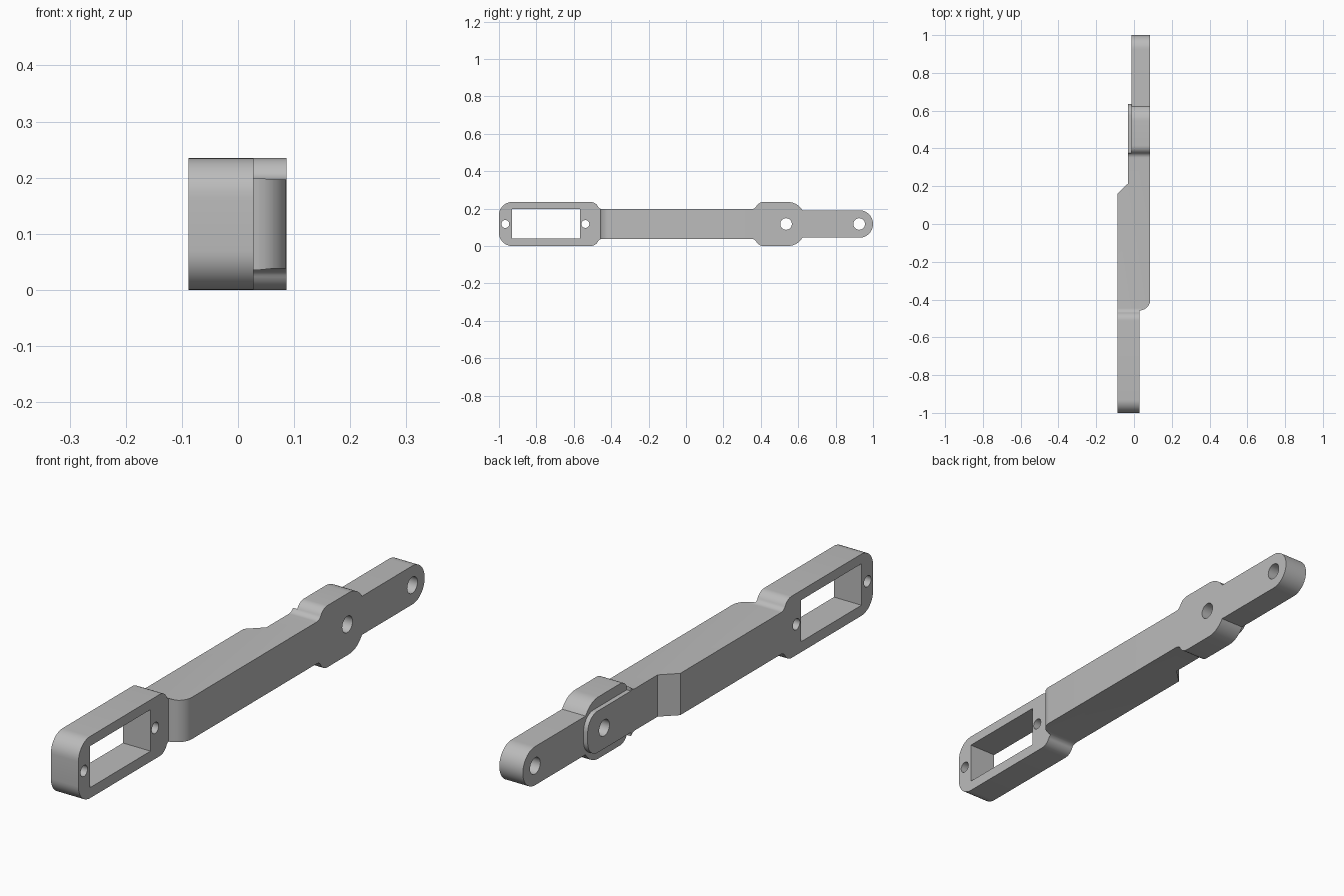
import bpy, bmesh
from math import sin, cos, radians, pi

cube = bpy.data.objects.get("Cube")
if cube:
    bpy.data.objects.remove(cube, do_unlink=True)

MID = 0.1175      # height of the centre line
BAR = 0.0795      # half height of the bar
ARM = 0.0735      # half height of the narrow arm

grey = bpy.data.materials.new("light grey")
grey.use_nodes = True
colour = (0.5, 0.5, 0.5, 1)
grey.diffuse_color = colour
grey.node_tree.nodes["Principled BSDF"].inputs["Base Color"].default_value = colour


def arc(u, v, r, start, end, steps=10):
    angles = [radians(start + (end - start) * i / steps) for i in range(steps + 1)]
    return [(u + r * cos(a), v + r * sin(a)) for a in angles]


def step_down(u, direction=1):
    """S-shaped step from full height to bar height, starting at u."""
    r1, r2 = 0.045, 0.029
    convex = arc(0, MID - r1, r1, 90, 30, 8)
    hollow = arc((r1 + r2) * cos(pi / 6), BAR + r2, r2, 210, 270, 8)
    points = [(u + direction * a, b) for a, b in convex + hollow[1:]]
    return points if direction > 0 else points[::-1]


def mirrored(half):
    """Close an upper half outline with its reflection below the centre line."""
    lower = [(u, -v) for u, v in reversed(half) if v > 1e-5]
    return [(u, MID + v) for u, v in half + lower]


def prism(name, outline, lo, hi, axis="x"):
    """Extrude an outline: (y, z) along x, or (x, y) along z."""
    bm = bmesh.new()
    place = (lambda p: (lo, p[0], p[1])) if axis == "x" else (lambda p: (p[0], p[1], lo))
    face = bm.faces.new([bm.verts.new(place(p)) for p in outline])
    out = bmesh.ops.extrude_face_region(bm, geom=[face])
    shift = (hi - lo, 0, 0) if axis == "x" else (0, 0, hi - lo)
    bmesh.ops.translate(bm, vec=shift,
                        verts=[v for v in out["geom"] if isinstance(v, bmesh.types.BMVert)])
    bmesh.ops.recalc_face_normals(bm, faces=bm.faces)
    mesh = bpy.data.meshes.new(name)
    bm.to_mesh(mesh)
    bm.free()
    mesh.materials.append(grey)
    obj = bpy.data.objects.new(name, mesh)
    bpy.context.collection.objects.link(obj)
    return obj


def combine(target, tool, operation):
    mod = target.modifiers.new(operation, "BOOLEAN")
    mod.operation, mod.object, mod.solver = operation, tool, "EXACT"
    bpy.context.view_layer.objects.active = target
    bpy.ops.object.modifier_apply(modifier=mod.name)
    bpy.data.objects.remove(tool, do_unlink=True)


# Side outline: frame, bar, boss and round-ended arm
half = arc(-0.93, MID - 0.07, 0.07, 180, 90)
half += step_down(-0.51)
half += step_down(0.415, -1)
half += arc(0.545, MID - 0.09, 0.09, 90, 30.7)
half += arc(1 - ARM, 0, ARM, 90, 0, 14)
lever = prism("lever_body", mirrored(half), -0.2, 0.2)

# Plan outline: offset frame, rounded shoulder and sloped back step
plan = [(-0.088, -1.1), (0.028, -1.1), (0.028, -0.458)]
plan += arc(0.028, -0.4, 0.058, -90, 0)[1:]
plan += [(0.086, 1.1), (-0.013, 1.1), (-0.013, 0.375), (-0.031, 0.375),
         (-0.031, 0.215), (-0.088, 0.16)]
combine(lever, prism("plan_tool", plan, -0.1, 0.4, "z"), "INTERSECT")

# Raised pad around the pivot hole
pad_height = BAR - 0.0005
pad = [(0.3, pad_height)] + arc(0.575, pad_height - 0.06, 0.06, 90, 0)
combine(lever, prism("pivot_pad", mirrored(pad), -0.0305, 0.02), "UNION")

# Rectangular window in the frame
window = [(-0.93, 0.04), (-0.566, 0.04), (-0.566, 0.198), (-0.93, 0.198)]
combine(lever, prism("window_tool", window, -0.3, 0.3), "DIFFERENCE")

# Screw holes, pivot hole and end hole
for y, r in ((-0.966, 0.021), (-0.538, 0.021), (0.535, 0.031), (0.926, 0.031)):
    circle = arc(y, MID, r, 0, 360, 32)[:-1]
    combine(lever, prism("hole_tool", circle, -0.3, 0.3), "DIFFERENCE")

bpy.ops.object.select_all(action="DESELECT")
lever.select_set(True)
bpy.context.view_layer.objects.active = lever
bpy.ops.object.shade_smooth_by_angle(angle=radians(25))
